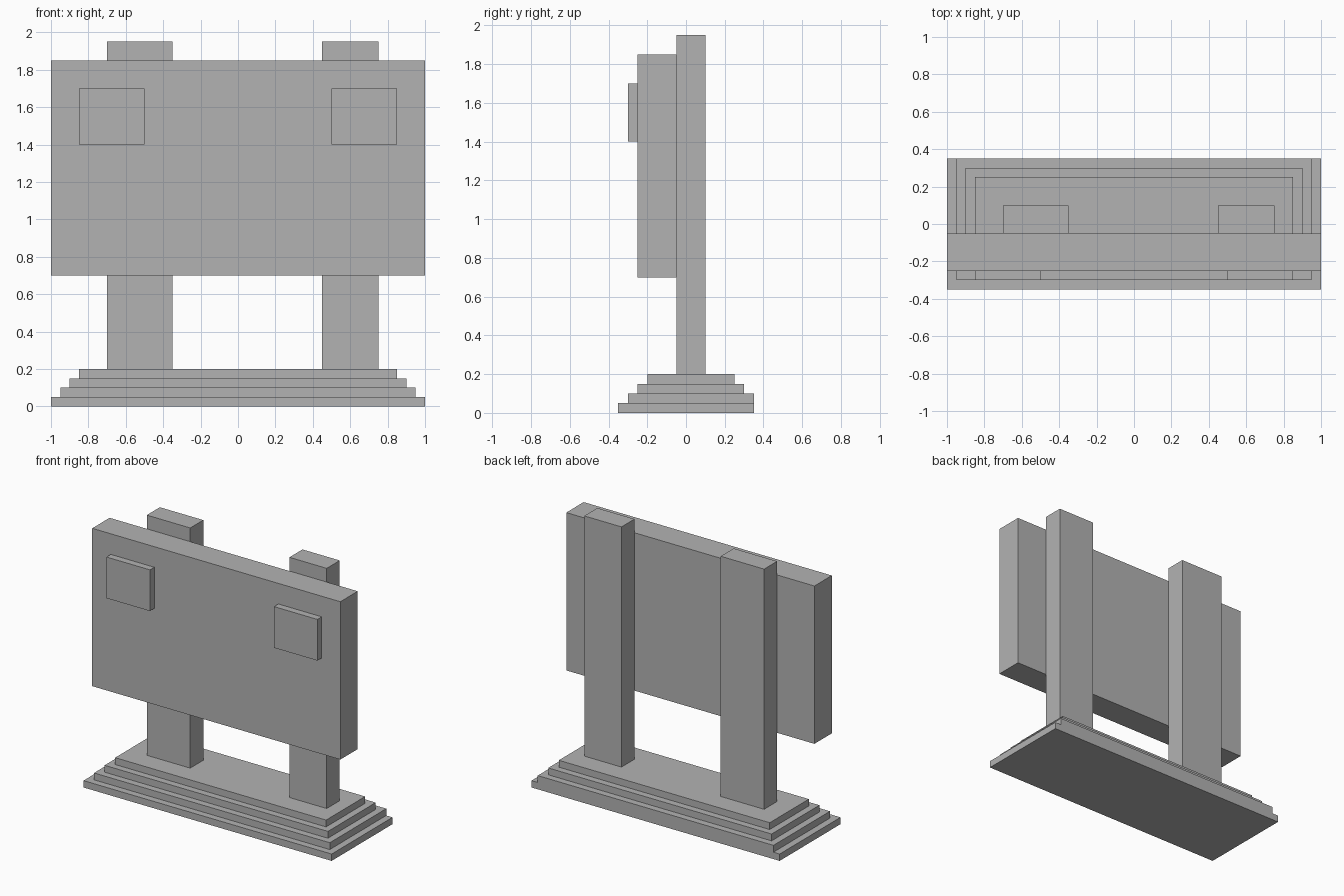
import bpy
from mathutils import Vector

# Remove the default object
cube = bpy.data.objects.get("Cube")
if cube:
    bpy.data.objects.remove(cube, do_unlink=True)

# Single plain colour
grey = bpy.data.materials.new("plain_grey")
grey.use_nodes = True
colour = (0.45, 0.45, 0.45, 1)
grey.diffuse_color = colour
for node in grey.node_tree.nodes:
    if node.type == 'BSDF_PRINCIPLED':
        node.inputs["Base Color"].default_value = colour


def box(name, low, high):
    """Add a flat-sided box spanning two opposite corners."""
    low, high = Vector(low), Vector(high)
    bpy.ops.mesh.primitive_cube_add(size=1, location=(low + high) / 2)
    obj = bpy.context.object
    obj.name = name
    obj.scale = high - low
    bpy.ops.object.transform_apply(location=False, rotation=False, scale=True)
    obj.data.materials.append(grey)
    return obj


# Stepped base: the second step is flush with the first at the back
step = 0.05
for i, back in enumerate((0.35, 0.35, 0.30, 0.25)):
    inset = i * step
    box(f"base_step_{i + 1}",
        (inset - 1, inset - 0.35, inset),
        (1 - inset, back, inset + step))

# Two posts, the right one slightly wider
for side, x0, x1 in (("right", -0.70, -0.35), ("left", 0.45, 0.75)):
    box(f"{side}_post", (x0, -0.05, 4 * step), (x1, 0.10, 1.95))

# Sign board on the front of the posts
box("board", (-1, -0.25, 0.70), (1, -0.05, 1.85))

# Raised square plates on the board's upper corners
for side, x0, x1 in (("right", -0.85, -0.50), ("left", 0.50, 0.85)):
    box(f"{side}_plate", (x0, -0.30, 1.40), (x1, -0.25, 1.70))
